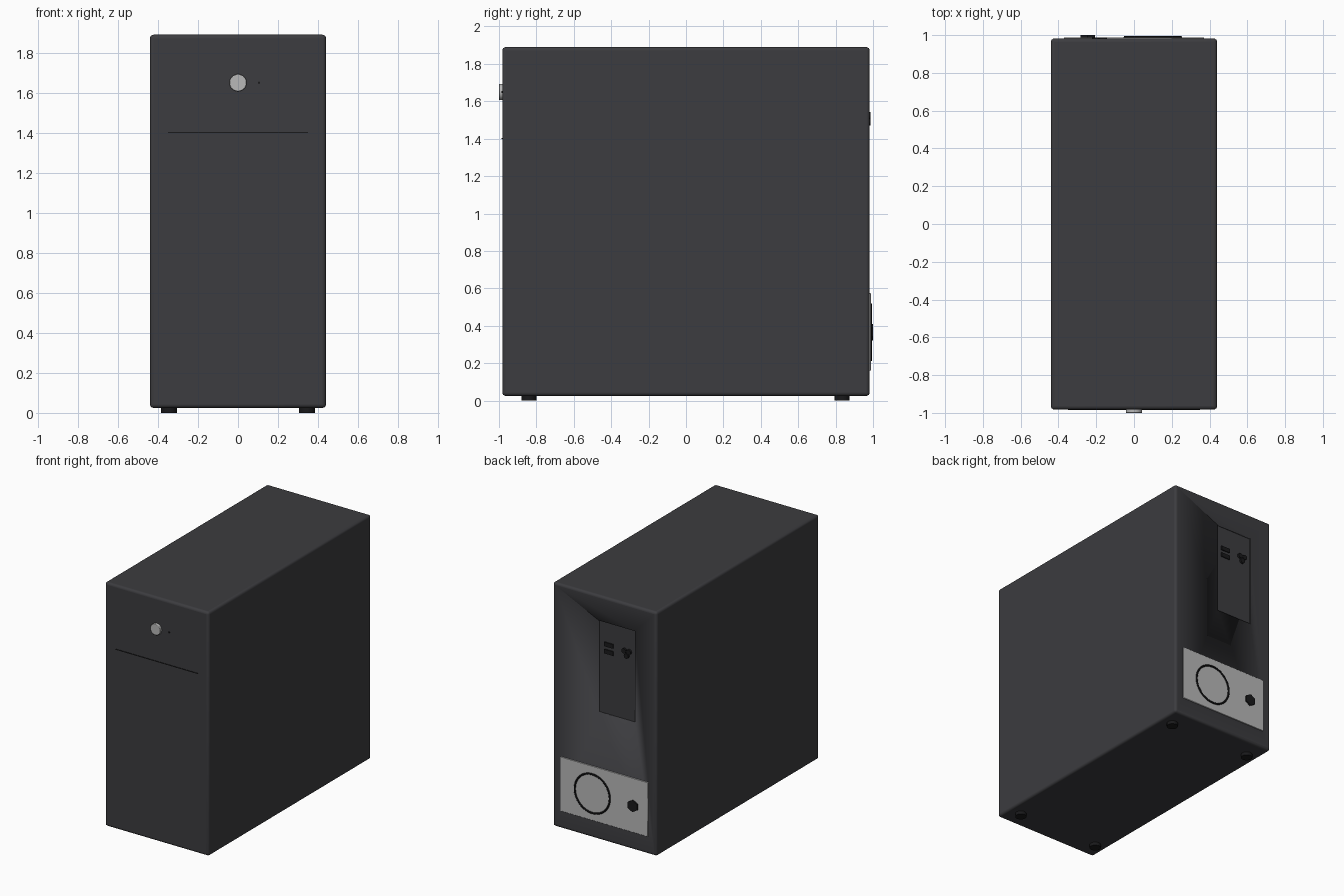
import bpy, math

if "Cube" in bpy.data.objects:
    bpy.data.objects.remove(bpy.data.objects["Cube"])


def material(name, r, g, b):
    m = bpy.data.materials.new(name)
    m.diffuse_color = (r, g, b, 1)
    m.use_nodes = True
    m.node_tree.nodes["Principled BSDF"].inputs["Base Color"].default_value = m.diffuse_color
    return m


CASE = material("case_charcoal", 0.045, 0.045, 0.05)
METAL = material("light_metal", 0.48, 0.48, 0.48)
BLACK = material("black", 0.01, 0.01, 0.011)


def finish(ob, name, mat, bevel=0, segments=1):
    ob.name = name
    ob.data.materials.append(mat)
    if bevel:
        mod = ob.modifiers.new("bevel", "BEVEL")
        mod.width, mod.segments = bevel, segments
    bpy.ops.object.shade_smooth_by_angle(angle=math.radians(35))
    return ob


def box(name, x, y, z, mat, bevel=0, segments=1):
    """Box from (min, max) ranges on each axis."""
    mid = [(a + b) / 2 for a, b in (x, y, z)]
    bpy.ops.mesh.primitive_cube_add(size=1, location=mid)
    ob = bpy.context.object
    ob.scale = [b - a for a, b in (x, y, z)]
    bpy.ops.object.transform_apply(location=False, rotation=False, scale=True)
    return finish(ob, name, mat, bevel, segments)


def disc(name, x, y, z, r, depth, mat, sides=32, axis="Y", bevel=0):
    rot = (math.pi / 2, 0, 0) if axis == "Y" else (0, 0, 0)
    bpy.ops.mesh.primitive_cylinder_add(vertices=sides, radius=r, depth=depth,
                                        location=(x, y, z), rotation=rot)
    return finish(bpy.context.object, name, mat, bevel, 2)


F, B = -0.982, 0.982  # front and back faces of the case

# Case with a shallow recess for the rear connector panel
case = box("case", (-0.44, 0.44), (F, B), (0.025, 1.89), CASE, 0.018, 4)
cutter = box("panel_recess_cutter", (-0.255, 0.05), (B - 0.01, B + 0.05),
             (1.0, 1.70), CASE)
cutter.hide_render = True
cutter.hide_viewport = True
cut = case.modifiers.new("panel_recess", "BOOLEAN")
cut.operation, cut.object, cut.solver = "DIFFERENCE", cutter, "EXACT"

# Feet
for x in (-0.345, 0.345):
    for y in (-0.84, 0.835):
        disc("foot", x, y, 0.015, 0.04, 0.03, BLACK, 24, "Z")

# Front: power button, indicator light, trim line
disc("power_button", 0, -0.985, 1.65, 0.043, 0.03, METAL, 48, bevel=0.003)
disc("indicator_light", 0.105, F, 1.65, 0.006, 0.008, BLACK, 16)
box("front_trim_line", (-0.35, 0.35), (F - 0.004, F + 0.01), (1.398, 1.403), BLACK)

# Rear connectors: two stacked sockets and three round jacks
for z in (1.475, 1.53):
    box("data_socket", (-0.068, 0.008), (B - 0.02, B - 0.002),
        (z - 0.016, z + 0.016), BLACK)
for x, z in ((-0.163, 1.525), (-0.203, 1.525), (-0.183, 1.49)):
    disc("audio_jack", x, B - 0.005, z, 0.019, 0.02, BLACK, 20)

# Power supply plate, fan ring and power inlet
box("power_supply_plate", (-0.37, 0.37), (B - 0.02, B + 0.006), (0.16, 0.575), METAL, 0.002)
bpy.ops.mesh.primitive_torus_add(major_radius=0.148, minor_radius=0.007,
                                 major_segments=64, minor_segments=10,
                                 location=(0.10, B + 0.007, 0.365),
                                 rotation=(math.pi / 2, 0, 0))
finish(bpy.context.object, "fan_ring", BLACK)
disc("power_inlet", -0.245, 0.99, 0.365, 0.045, 0.02, BLACK, 6)
